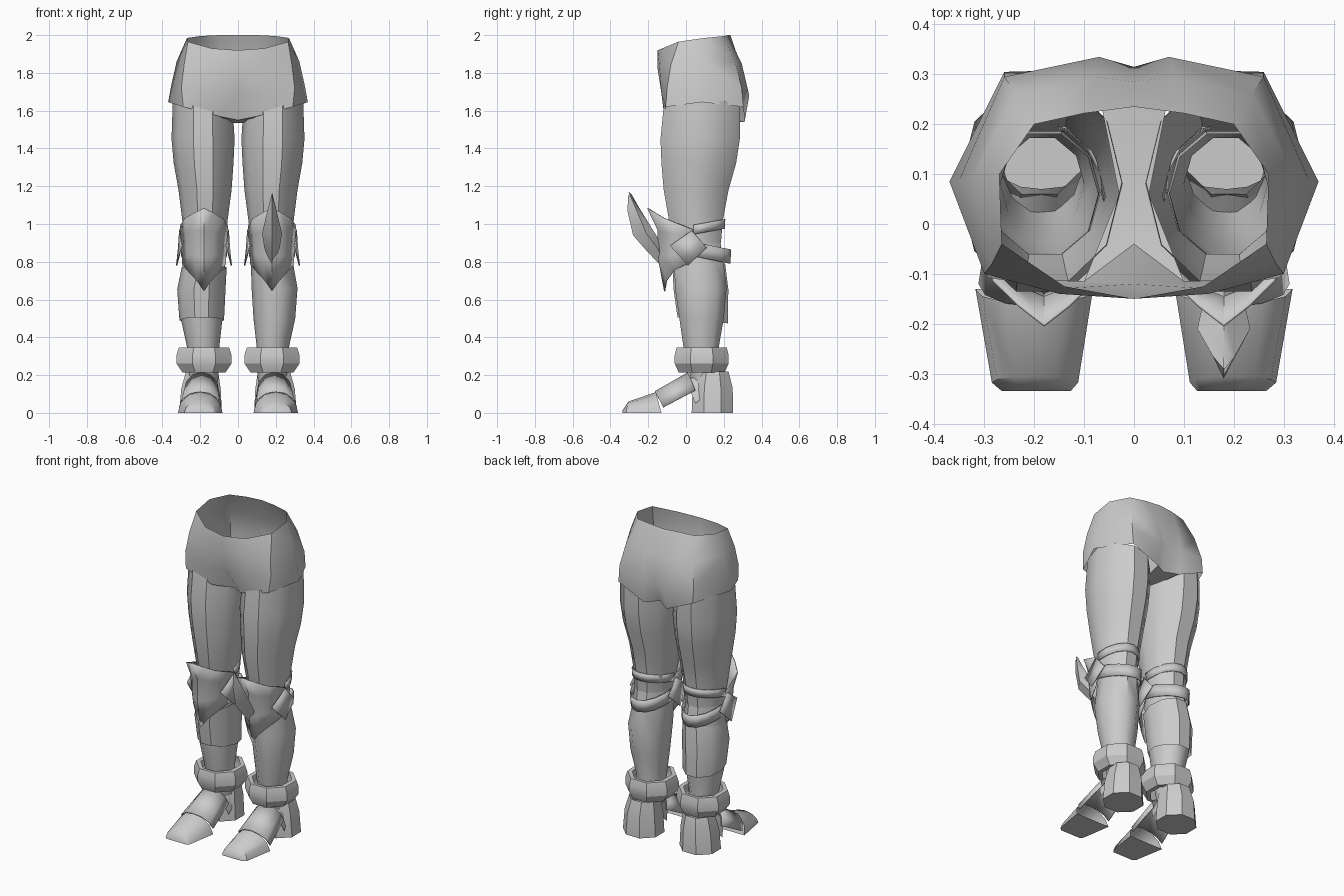
import bpy, bmesh, math

if "Cube" in bpy.data.objects:
    bpy.data.objects.remove(bpy.data.objects["Cube"])

grey = bpy.data.materials.new("plain_grey")
grey.diffuse_color = (0.6, 0.6, 0.6, 1)
grey.use_nodes = True
grey.node_tree.nodes["Principled BSDF"].inputs["Base Color"].default_value = grey.diffuse_color
CX = 0.18  # leg axis


def loft(name, rings, side=1, closed=True, caps=(), thick=0, angle=40):
    """Skin a list of equal-length point rings; side=-1 flips the part in x."""
    bm = bmesh.new()
    vs = [[bm.verts.new((p[0] * side, p[1], p[2])) for p in r] for r in rings]
    n = len(rings[0])
    for a, b in zip(vs, vs[1:]):
        for i in range(n if closed else n - 1):
            j = (i + 1) % n
            bm.faces.new((a[i], a[j], b[j], b[i]))
    for c in caps:
        bm.faces.new(vs[c])
    return finish(name, bm, thick, angle)


def finish(name, bm, thick=0, angle=40):
    bmesh.ops.remove_doubles(bm, verts=bm.verts, dist=0.0005)
    bmesh.ops.recalc_face_normals(bm, faces=bm.faces)
    me = bpy.data.meshes.new(name)
    bm.to_mesh(me)
    bm.free()
    me.materials.append(grey)
    ob = bpy.data.objects.new(name, me)
    bpy.context.collection.objects.link(ob)
    if thick:
        m = ob.modifiers.new("thickness", 'SOLIDIFY')
        m.thickness = thick
    bpy.ops.object.select_all(action='DESELECT')
    ob.select_set(True)
    bpy.context.view_layer.objects.active = ob
    bpy.ops.object.shade_smooth_by_angle(angle=math.radians(angle))
    return ob


def ring(x0, x1, y0, y1, z, n=10, turn=0.0, sx=0.0, sy=0.0):
    """Polygon ring filling a box, tilted by slopes sx and sy."""
    raw = [(math.cos(turn + math.tau * i / n), math.sin(turn + math.tau * i / n)) for i in range(n)]
    mx, my = max(p[0] for p in raw), max(p[1] for p in raw)
    cx, cy, rx, ry = (x0 + x1) / 2, (y0 + y1) / 2, (x1 - x0) / 2, (y1 - y0) / 2
    return [(cx + rx * a / mx, cy + ry * b / my, z + sx * rx * a / mx + sy * ry * b / my) for a, b in raw]


def band(rx, ry, cy, z_side, z_back, h, n=8):
    """Strap round the back of the leg, from side to side."""
    rows = []
    for k, f in ((0, 1.0), (h, 1.02)):
        row = []
        for i in range(n + 1):
            a = math.pi * i / n
            s = math.sin(a)
            row.append((CX + rx * f * math.cos(a), cy + ry * f * s, z_side + (z_back - z_side) * s + k))
        rows.append(row)
    return rows


def arch(x0, x1, yb, zb, yt, zt):
    """Arched cross-section of the foot, from base to crown."""
    prof = ((0, 0), (.06, .5), (.25, .88), (.5, 1), (.75, .88), (.94, .5), (1, 0))
    return [(x0 + (x1 - x0) * u, yb + (yt - yb) * v, zb + (zt - zb) * v) for u, v in prof]


# Shorts: half rings from front centre to back centre, plus crotch strip
half = [
    [(0, -.15, 1.92), (.14, -.125, 1.93), (.265, -.04, 1.965), (.27, .1, 1.985), (.2, .2, 1.995), (.1, .222, 2), (0, .235, 2)],
    [(0, -.15, 1.82), (.15, -.14, 1.825), (.285, -.08, 1.845), (.325, .09, 1.86), (.235, .26, 1.86), (.08, .295, 1.85), (0, .285, 1.85)],
    [(0, -.12, 1.69), (.15, -.13, 1.69), (.3, -.1, 1.72), (.352, .085, 1.74), (.26, .295, 1.72), (.07, .335, 1.68), (0, .315, 1.68)],
    [(0, -.04, 1.55), (.1, -.115, 1.57), (.29, -.108, 1.62), (.37, .085, 1.645), (.26, .305, 1.62), (.08, .31, 1.54), (0, .26, 1.55)],
]
bm = bmesh.new()
for s in (1, -1):
    vs = [[bm.verts.new((x * s, y, z)) for x, y, z in r] for r in half]
    for a, b in zip(vs, vs[1:]):
        for i in range(6):
            bm.faces.new((a[i], a[i + 1], b[i + 1], b[i]))
    hem = vs[-1]
    c0, c1 = bm.verts.new((0, .06, 1.535)), bm.verts.new((.03 * s, .06, 1.535))
    bm.faces.new((hem[0], hem[1], c1, c0))
    bm.faces.new((c0, c1, hem[5], hem[6]))
finish("shorts", bm, angle=50)

for s, tag in ((1, "right"), (-1, "left")):
    # Thigh
    loft("thigh_" + tag, [
        ring(.025, .345, -.118, .285, 1.61, sx=.3),
        ring(.018, .352, -.135, .285, 1.45),
        ring(.024, .34, -.13, .265, 1.32),
        ring(.034, .315, -.118, .225, 1.18),
        ring(.055, .295, -.09, .195, 1.02),
        ring(.068, .288, -.06, .185, .90)], s)
    # Calf, running down into the boot
    loft("calf_" + tag, [
        ring(.072, .286, -.06, .18, .92),
        ring(.068, .29, -.062, .198, .8),
        ring(.072, .315, -.058, .215, .66),
        ring(.082, .303, -.035, .2, .5),
        ring(.1, .268, -.012, .172, .34),
        ring(.105, .26, .03, .18, .16)], s)
    # Ankle cuff
    t = math.pi / 8
    cuff = [(.105, .115, .345), (.133, .133, .345), (.146, .143, .305),
            (.146, .143, .262), (.115, .122, .215), (.09, .1, .215)]
    loft("ankle_cuff_" + tag,
         [ring(CX - a, CX + a, .083 - b, .083 + b, z, 8, t) for a, b, z in cuff], s, angle=25)
    # Heel
    loft("heel_" + tag, [
        ring(.085, .312, .03, .25, 0, 8, t),
        ring(.092, .3, .035, .247, .13, 8, t),
        ring(.105, .275, .06, .225, .22, 8, t)], s, caps=(0,))
    # Ankle tongue between heel and instep
    loft("tongue_" + tag, [arch(.1, .29, .05, .05, .0, .17), arch(.1, .27, .11, .1, .07, .225)], s, closed=False)
    # Instep plate
    loft("instep_" + tag, [
        arch(.088, .312, -.12, .03, -.165, .115),
        arch(.1, .285, .05, .12, .01, .215)], s, closed=False, thick=.006)
    # Toe cap with its sole
    loft("toe_cap_" + tag, [
        arch(.127, .265, -.335, 0, -.335, .015),
        arch(.112, .285, -.318, 0, -.305, .06),
        arch(.082, .318, -.13, 0, -.16, .11)], s, caps=(0,))
    loft("toe_sole_" + tag, [[(.127, -.335, .001), (.265, -.322, .001)],
                             [(.082, -.13, .001), (.318, -.13, .001)]], s, closed=False)
    # Knee guard with a raised peak and a pointed lower end
    cols = [
        [(.125, .04, .97), (.1, -.11, 1.03), (.05, -.16, 1.06), (0, -.2, 1.085)],
        [(.116, .03, .93), (.092, -.08, .95), (.05, -.125, .96), (0, -.145, .97)],
        [(.112, .03, .85), (.085, -.075, .84), (.045, -.125, .83), (0, -.145, .83)],
        [(.112, .01, .79), (.085, -.06, .755), (.035, -.1, .7), (0, -.11, .645)]]
    loft("knee_guard_" + tag,
         [[(CX - x, y, z) for x, y, z in r] + [(CX + x, y, z) for x, y, z in r[-2::-1]] for r in cols],
         s, closed=False, thick=.006, angle=30)
    # Side wings of the knee
    for w, side_name in ((1, "outer"), (-1, "inner")):
        loft(f"knee_wing_{side_name}_{tag}", [
            [(CX + w * .12, -.085, .885), (CX + w * .132, .03, .965)],
            [(CX + w * .148, .01, .78), (CX + w * .138, .11, .875)]],
            s, closed=False, thick=.006)
    # Straps behind the knee
    loft("upper_strap_" + tag, band(.124, .165, .04, .945, .975, .05), s, closed=False, thick=.006)
    loft("lower_strap_" + tag, band(.122, .2, .035, .83, .79, .075), s, closed=False, thick=.006)

# Calf guard on the left leg only
loft("calf_guard_left", [
    ring(.06, .298, -.07, .207, .77, sy=.15),
    ring(.066, .322, -.066, .224, .655),
    ring(.074, .31, -.045, .222, .49, sy=-.12)], -1)

# Knee spike on the right leg only
spike = [(1.16, -.306, -.304, .001), (1.08, -.31, -.25, .022), (.95, -.28, -.17, .053),
         (.87, -.21, -.12, .04), (.79, -.135, -.125, .004)]
loft("knee_spike", [[(CX, f, z - .01), (CX + w, (f + b) / 2 + .015, z), (CX, b, z + .01),
                     (CX - w, (f + b) / 2 + .015, z)] for z, f, b, w in spike], caps=(0, -1), angle=50)
